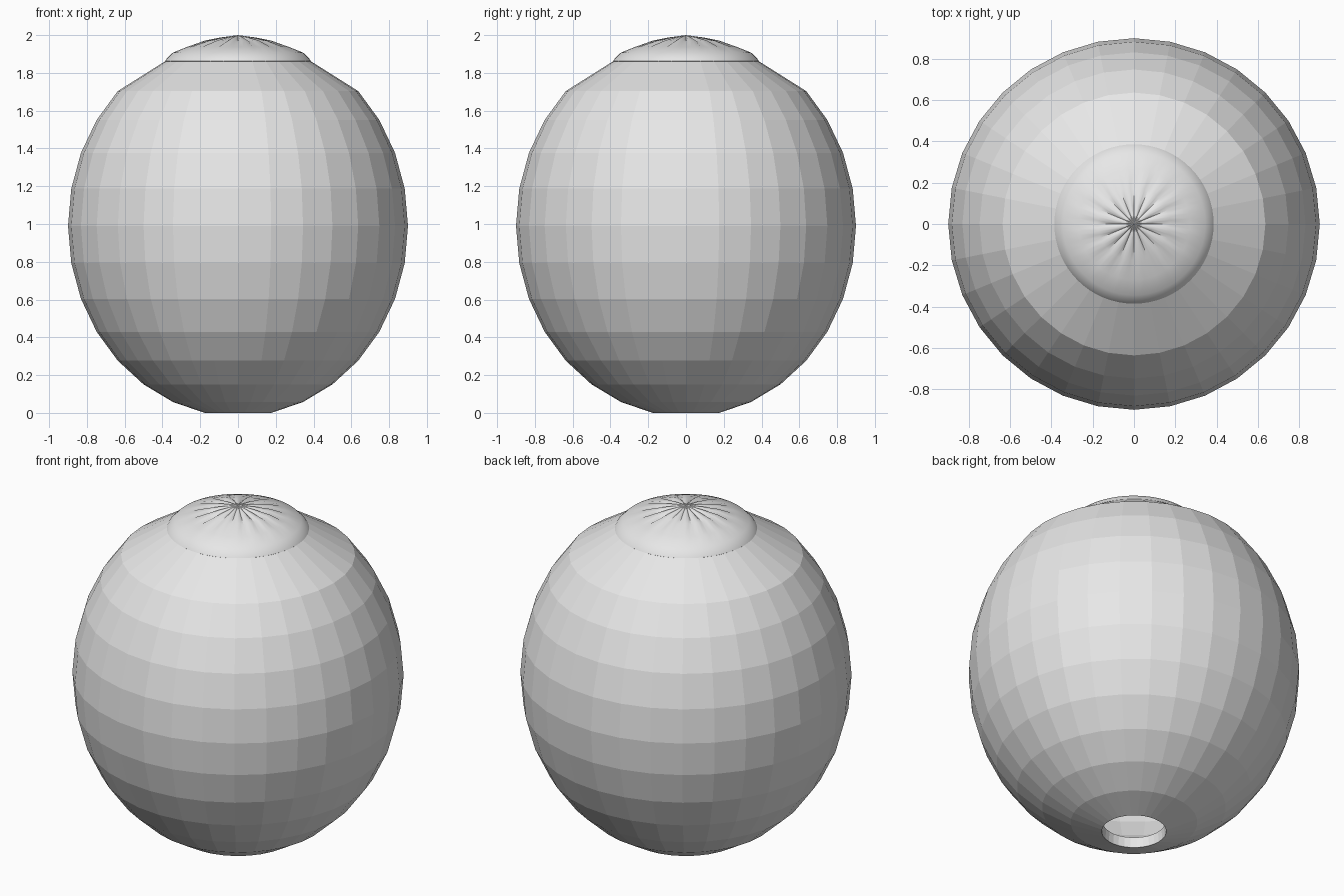
import bpy, bmesh, math

if "Cube" in bpy.data.objects:
    bpy.data.objects.remove(bpy.data.objects["Cube"])

SEG = 32


def material(name, rgb):
    m = bpy.data.materials.new(name)
    m.diffuse_color = (*rgb, 1)
    m.use_nodes = True
    m.node_tree.nodes["Principled BSDF"].inputs["Base Color"].default_value = m.diffuse_color
    return m


grey = material("light grey", (0.8, 0.8, 0.8))


def lathe(name, profile, dip=None, close_loop=False, seg=SEG):
    """Revolve (r, z) points about z; dip(r, index) lowers single vertices."""
    bm = bmesh.new()
    rings = []
    for r, z in profile:
        if r == 0:
            rings.append([bm.verts.new((0, 0, z))] * seg)
            continue
        ring = []
        for i in range(seg):
            a = 2 * math.pi * i / seg
            d = dip(r, i) if dip else 0
            ring.append(bm.verts.new((r * math.cos(a), r * math.sin(a), z - d)))
        rings.append(ring)
    pairs = list(zip(rings, rings[1:]))
    if close_loop:
        pairs.append((rings[-1], rings[0]))
    for a, b in pairs:
        for i in range(seg):
            j = (i + 1) % seg
            vs = list(dict.fromkeys((a[i], a[j], b[j], b[i])))
            bm.faces.new(vs)
    bmesh.ops.recalc_face_normals(bm, faces=bm.faces)
    me = bpy.data.meshes.new(name)
    bm.to_mesh(me)
    bm.free()
    me.materials.append(grey)
    ob = bpy.data.objects.new(name, me)
    bpy.context.collection.objects.link(ob)
    return ob


# Hollow faceted body: ellipsoid rings, open hole below, rim above
def ring(k, rad, height):
    t = math.pi * k / 16
    return rad * math.sin(t), 0.99 - height * math.cos(t)


outer = [ring(k, 0.9, 1.0094) for k in range(1, 13)] + [(0.385, 1.862)]
inner = [ring(k, 0.84, 0.9494) for k in range(1, 13)] + [(0.34, 1.81)]
inner[0] = (0.17, 0.06)
lathe("hollow_body", outer + inner[::-1], close_loop=True)


# Smooth puckered lid with shallow radial creases
def crease(r, i):
    if i % 4 == 0 and 0.08 < r < 0.25:
        return 0.010
    return 0


lid = lathe("puckered_lid",
            [(0.36, 1.84), (0.386, 1.862), (0.377, 1.876), (0.345, 1.907),
             (0.27, 1.937), (0.176, 1.971), (0.09, 1.988), (0, 2.0)],
            dip=crease, seg=64)
bpy.ops.object.select_all(action='DESELECT')
lid.select_set(True)
bpy.context.view_layer.objects.active = lid
bpy.ops.object.shade_smooth_by_angle(angle=math.radians(40))
